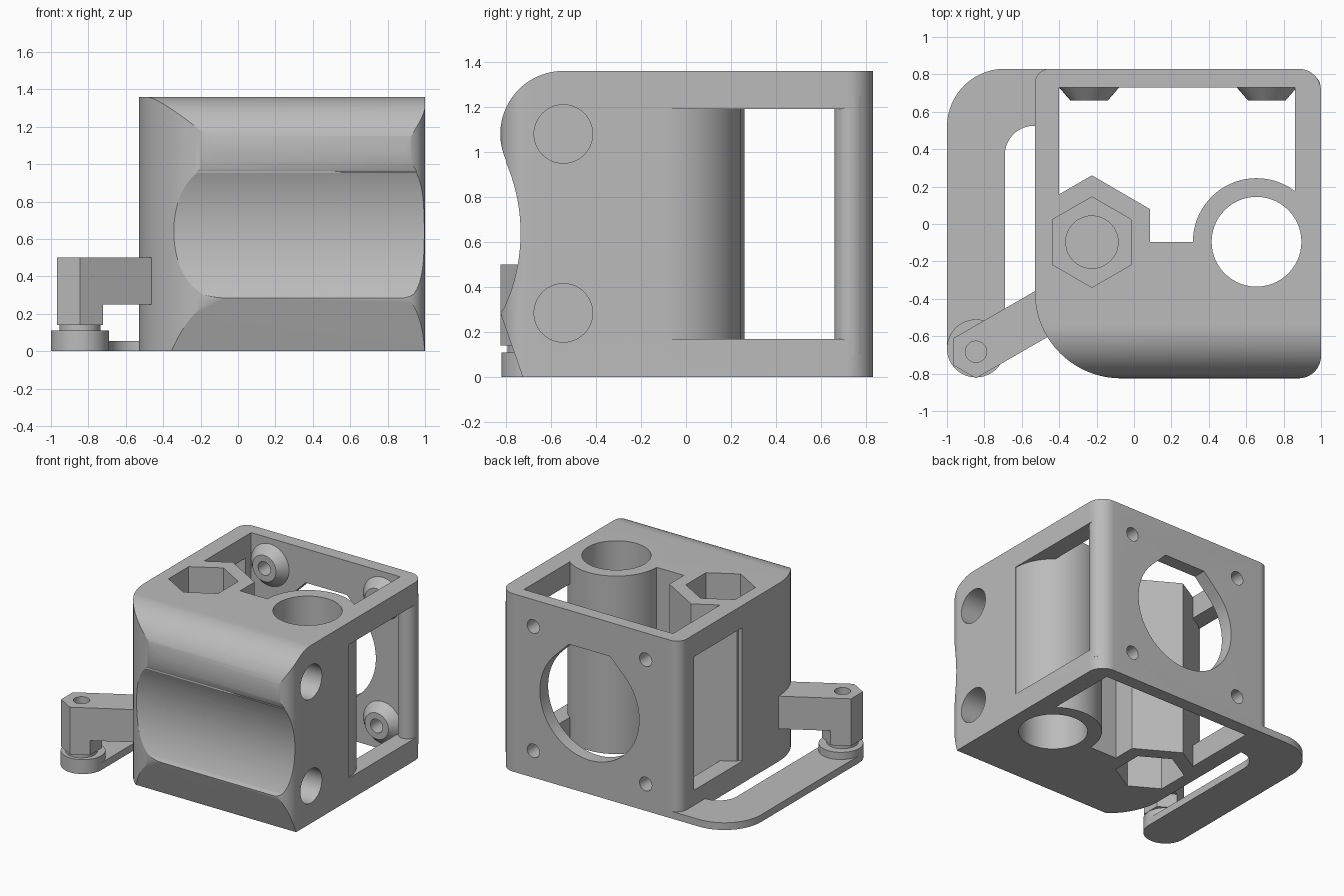
import bpy, bmesh
from math import sin, cos, pi, radians

cube = bpy.data.objects.get("Cube")
if cube:
    bpy.data.objects.remove(cube)

grey = bpy.data.materials.new("plain_grey")
grey.use_nodes = True
colour = (0.5, 0.5, 0.5, 1)
grey.diffuse_color = colour
grey.node_tree.nodes["Principled BSDF"].inputs["Base Color"].default_value = colour

TO_3D = {"x": lambda a, b, t: (t, a, b),
         "y": lambda a, b, t: (a, t, b),
         "z": lambda a, b, t: (a, b, t)}


def arc(cx, cy, r, start, end, n=20):
    """Points on an arc, angles in degrees."""
    return [(cx + r * cos(radians(start + (end - start) * i / n)),
             cy + r * sin(radians(start + (end - start) * i / n))) for i in range(n + 1)]


def ring(cx, cy, r, n=56, turn=0):
    return [(cx + r * cos(turn + 2 * pi * i / n), cy + r * sin(turn + 2 * pi * i / n))
            for i in range(n)]


def hexagon(cx, cy, r):
    return ring(cx, cy, r, 6, pi / 6)


def rect(x0, x1, y0, y1):
    return [(x0, y0), (x1, y0), (x1, y1), (x0, y1)]


def loft(name, outline, outline2, axis, lo, hi):
    bm = bmesh.new()
    a = [bm.verts.new(TO_3D[axis](*p, lo)) for p in outline]
    b = [bm.verts.new(TO_3D[axis](*p, hi)) for p in outline2]
    bm.faces.new(a)
    bm.faces.new(b)
    for i in range(len(a)):
        j = (i + 1) % len(a)
        bm.faces.new((a[i], a[j], b[j], b[i]))
    bmesh.ops.recalc_face_normals(bm, faces=bm.faces)
    mesh = bpy.data.meshes.new(name)
    bm.to_mesh(mesh)
    bm.free()
    mesh.materials.append(grey)
    ob = bpy.data.objects.new(name, mesh)
    bpy.context.collection.objects.link(ob)
    return ob


def prism(name, outline, axis, lo, hi):
    return loft(name, outline, outline, axis, lo, hi)


def activate(ob):
    bpy.ops.object.select_all(action="DESELECT")
    ob.select_set(True)
    bpy.context.view_layer.objects.active = ob


def combine(target, tool, operation):
    mod = target.modifiers.new("combine", "BOOLEAN")
    mod.operation, mod.solver, mod.object = operation, "EXACT", tool
    activate(target)
    bpy.ops.object.modifier_apply(modifier=mod.name)
    bpy.data.objects.remove(tool)


def add(target, outline, axis, lo, hi):
    combine(target, prism("piece", outline, axis, lo, hi), "UNION")


def cut(target, outline, axis, lo, hi):
    combine(target, prism("cutter", outline, axis, lo, hi), "DIFFERENCE")


TOP = 1.36
NUT = (-0.225, -0.097)
BEARING = (0.655, -0.095)

# Carriage body: rounded plan crossed with the scalloped side profile
plan = (arc(-0.07, -0.365, 0.46, 180, 270, 32) + arc(0.88, -0.705, 0.12, 270, 360)
        + arc(0.88, 0.71, 0.12, 0, 90) + arc(-0.45, 0.75, 0.08, 90, 180))
body = prism("carriage_body", plan, "z", 0, TOP)
side = ([(1, 0), (1, TOP)] + arc(-0.545, 1.08, 0.28, 90, 205, 32)
        + arc(-1.525, 0.64, 0.79, 23.5, -25, 32) + [(-0.825, 0.285), (-0.725, 0)])
combine(body, prism("side_profile", side, "x", -2, 2), "INTERSECT")

# Rear chamber and the windows in both side walls
cut(body, rect(-0.40, 0.86, -0.095, 0.73), "z", -1, 2)
cut(body, rect(0.08, 0.66, 0.17, 1.19), "x", -1, -0.3)
cut(body, rect(-0.09, 0.73, 0.17, 1.19), "x", 0.8, 1.2)

# Rounded rear post, nut housing and bearing sleeve
add(body, ring(0.928, 0.73, 0.07), "z", 0.1, 1.25)
housing = [(-0.5, -0.2), (0.085, -0.2), (0.085, 0.08), (-0.225, 0.26), (-0.5, 0.101)]
add(body, housing, "z", 0, TOP)
add(body, ring(*BEARING, 0.34, 72), "z", 0, TOP)

# Bearing bore, nut pockets and lead screw bore
cut(body, ring(*BEARING, 0.24), "z", -1, 2)
cut(body, hexagon(*NUT, 0.242), "z", TOP - 0.3, 2)
cut(body, hexagon(*NUT, 0.242), "z", -1, 0.3)
cut(body, ring(*NUT, 0.14), "z", 0.32, TOP - 0.2)

# Blind rod holes in the side
for z in (0.285, 1.08):
    cut(body, ring(-0.545, z, 0.13), "x", -0.35, 1.2)

# Rear fan opening: a teardrop with a flat top
CX, CZ, R = 0.235, 0.68, 0.42
flat = R * (2 ** 0.5 - 1)
teardrop = arc(CX, CZ, R, 135, 405, 56) + [(CX + flat, CZ + R), (CX - flat, CZ + R)]
cut(body, teardrop, "y", 0.6, 1)

# Conical screw bosses with through holes
for x in (CX - 0.475, CX + 0.475):
    for z in (CZ - 0.475, CZ + 0.475):
        boss = loft("boss", ring(x, z, 0.10, 40), ring(x, z, 0.165, 40), "y", 0.66, 0.735)
        combine(body, boss, "UNION")
        cut(body, ring(x, z, 0.052, 32), "y", 0.5, 1)

# Thin spring strip curving round to the back wall
strip = (arc(-0.69, 0.52, 0.31, 180, 90) + [(-0.46, 0.83), (-0.46, 0.525)]
         + arc(-0.535, 0.37, 0.155, 90, 180) + arc(-0.845, -0.665, 0.155, 0, -180, 28))
strip_ob = prism("spring_strip", strip, "z", 0, 0.055)

# Round pad and neck on the strip
pad = prism("round_pad", ring(-0.845, -0.665, 0.155), "z", 0, 0.11)
neck = prism("pad_neck", ring(-0.845, -0.683, 0.11), "z", 0.10, 0.15)

# Arm with a hexagonal end and a screw hole
END = (-0.845, -0.683)
arm = prism("side_arm", hexagon(*END, 0.142), "z", 0.14, 0.5)
tip = hexagon(*END, 0.142)
reach = [(p[0] + 0.5 * cos(pi / 6), p[1] + 0.25) for p in (tip[4], tip[1])]
beam = [tip[2], tip[3], tip[4], (-0.40, -0.568), (-0.40, -0.30)]
beam[4] = (-0.40, tip[2][1] + (-0.40 - tip[2][0]) * 0.577)
add(arm, beam, "z", 0.25, 0.5)
cut(arm, ring(*END, 0.057, 32), "z", 0.2, 1)

for ob in (body, strip_ob, pad, neck, arm):
    activate(ob)
    bpy.ops.object.shade_smooth_by_angle(angle=radians(25))
